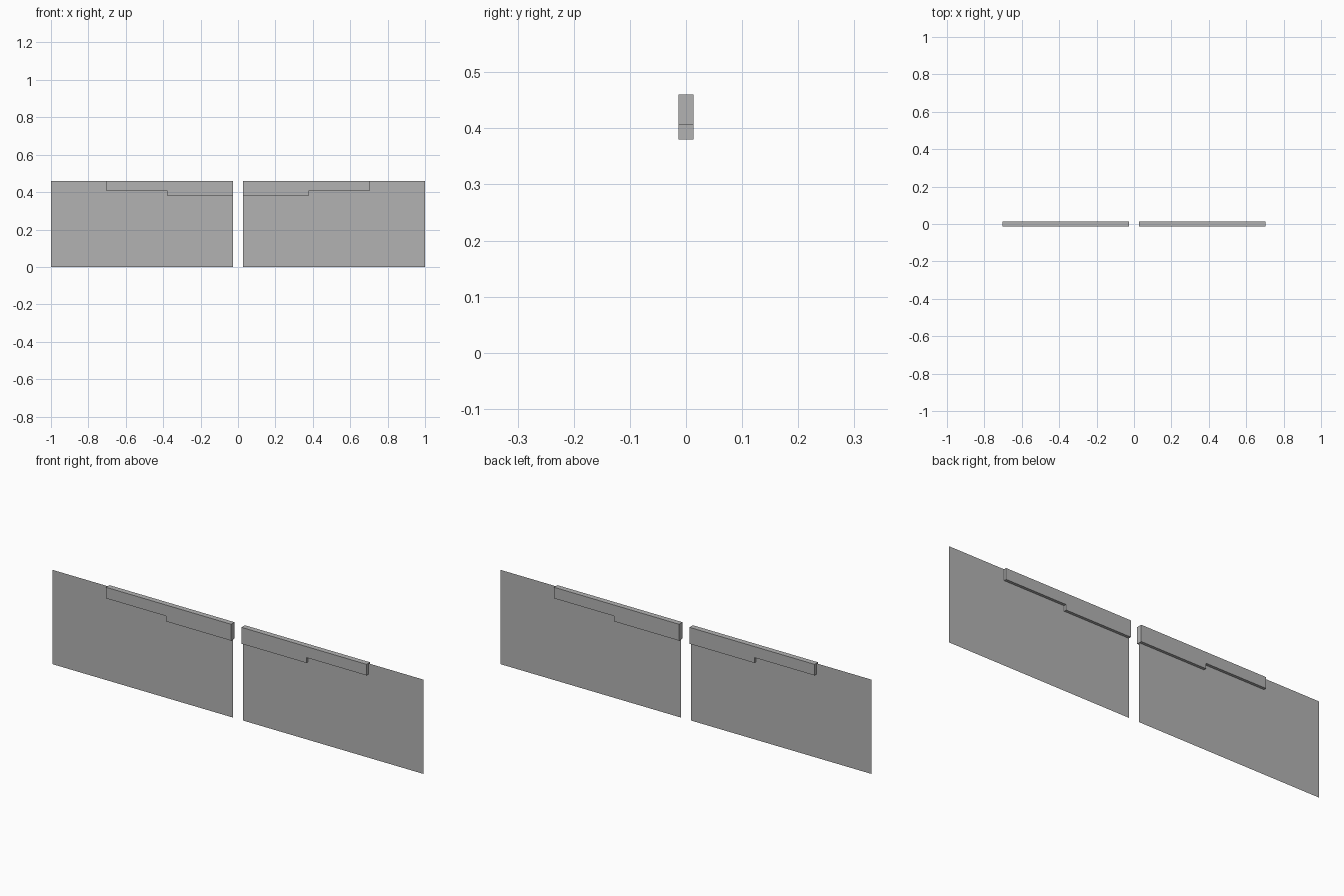
import bpy, bmesh
from mathutils import Vector

cube = bpy.data.objects.get("Cube")
if cube:
    bpy.data.objects.remove(cube, do_unlink=True)

grey = bpy.data.materials.new("plain grey")
grey.use_nodes = True
colour = (0.45, 0.45, 0.45, 1)
grey.diffuse_color = colour
grey.node_tree.nodes["Principled BSDF"].inputs["Base Color"].default_value = colour

INNER, OUTER, TOP = 0.028, 1.0, 0.46
HALF_DEPTH = 0.0133


def profile_part(name, points, side, y=0.0, depth=0.0):
    """Flat x-z outline, mirrored by side and optionally extruded along y."""
    bm = bmesh.new()
    face = bm.faces.new([bm.verts.new((side * x, y, z)) for x, z in points])
    if depth:
        grown = bmesh.ops.extrude_face_region(bm, geom=[face], use_keep_orig=True)
        moved = [v for v in grown["geom"] if isinstance(v, bmesh.types.BMVert)]
        bmesh.ops.translate(bm, verts=moved, vec=Vector((0, depth, 0)))
        bmesh.ops.recalc_face_normals(bm, faces=bm.faces)
    elif face.normal.y > 0 or side < 0:
        face.normal_update()
        if face.normal.y > 0:
            face.normal_flip()
    mesh = bpy.data.meshes.new(name)
    bm.to_mesh(mesh)
    bm.free()
    mesh.materials.append(grey)
    obj = bpy.data.objects.new(name, mesh)
    bpy.context.collection.objects.link(obj)


# Thin sheet and the stepped rail along its top edge
sheet = [(INNER, 0), (OUTER, 0), (OUTER, TOP), (INNER, TOP)]
rail = [(INNER, 0.38), (0.378, 0.38), (0.378, 0.406),
        (0.703, 0.406), (0.703, TOP), (INNER, TOP)]

for label, side in (("left", 1), ("right", -1)):
    profile_part(label + "_panel", sheet, side)
    profile_part(label + "_stepped_rail", rail, side, -HALF_DEPTH, 2 * HALF_DEPTH)
